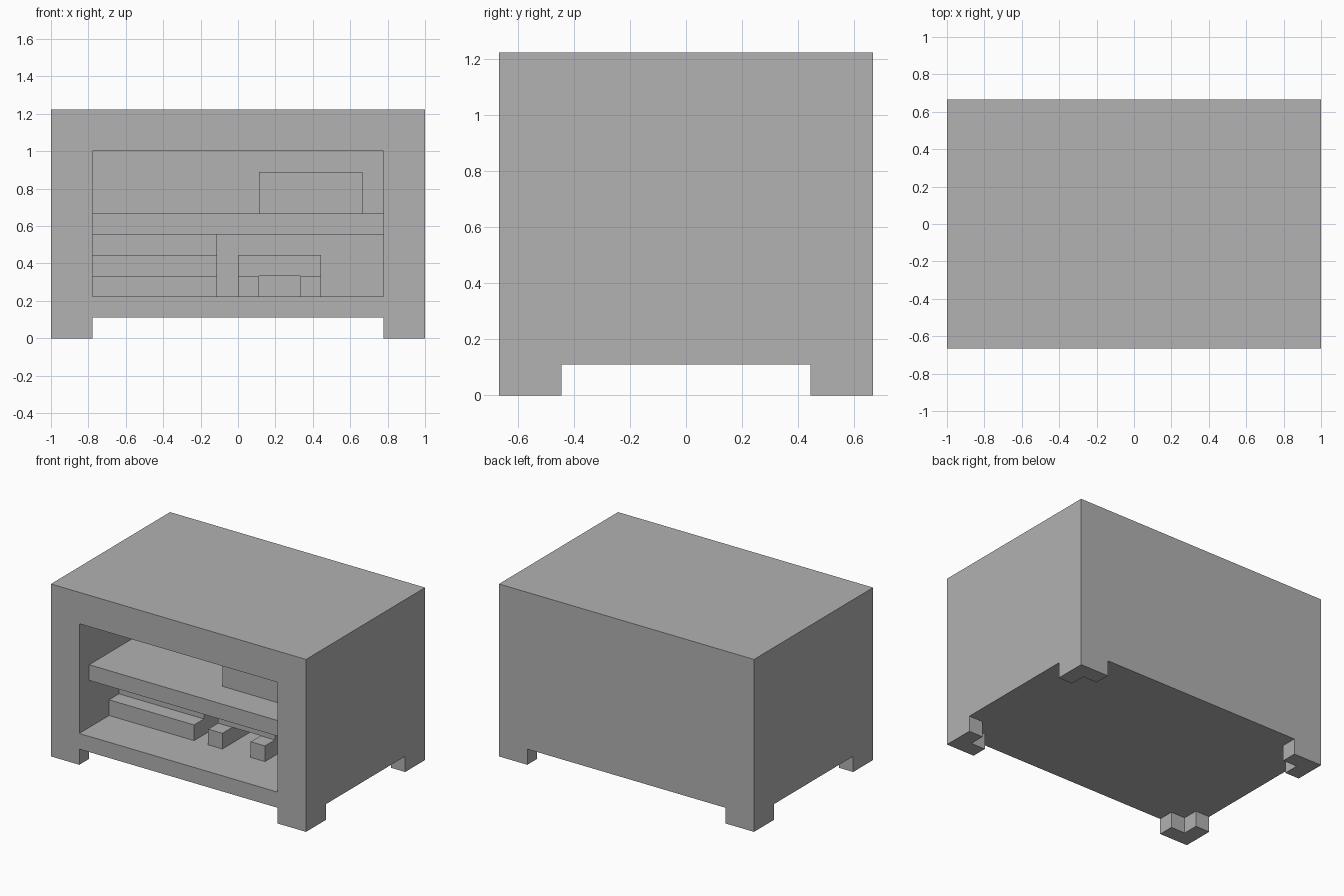
import bpy

cube = bpy.data.objects.get("Cube")
if cube:
    bpy.data.objects.remove(cube, do_unlink=True)

U = 1 / 9  # one grid step: the cabinet is 18 x 12 x 11 steps

grey = bpy.data.materials.new("plain_grey")
grey.use_nodes = True
grey.diffuse_color = (0.445, 0.445, 0.445, 1)
grey.node_tree.nodes["Principled BSDF"].inputs["Base Color"].default_value = grey.diffuse_color


def box(name, x, y, z):
    """Box between pairs of limits, given in grid steps."""
    bpy.ops.mesh.primitive_cube_add(size=1)
    ob = bpy.context.object
    ob.name = name
    spans = (x, y, z)
    for v in ob.data.vertices:
        v.co = [(s[0] if c < 0 else s[1]) * U for c, s in zip(v.co, spans)]
    ob.data.materials.append(grey)
    return ob


def carve(target, *limits):
    """Cut a box out of the target and discard the cutter."""
    cutter = box("cutter", *limits)
    cutter.hide_render = True
    mod = target.modifiers.new("cut", 'BOOLEAN')
    mod.operation = 'DIFFERENCE'
    mod.solver = 'EXACT'
    mod.object = cutter
    bpy.context.view_layer.objects.active = target
    bpy.ops.object.modifier_apply(modifier=mod.name)
    bpy.data.objects.remove(cutter, do_unlink=True)


BACK = 5  # inner face of the back wall

# Cabinet: open front, and a hollowed base leaving four L-shaped feet
cabinet = box("cabinet", (-9, 9), (-6, 6), (0, 11))
carve(cabinet, (-7, 7), (-7, BACK), (2, 9))
carve(cabinet, (-7, 7), (-7, 7), (-1, 1))
carve(cabinet, (-10, 10), (-4, 4), (-1, 1))
carve(cabinet, (-8, 8), (-5, 5), (-1, 1))

# Shelf, set back from the front, with a box on it
box("shelf", (-7, 7), (-5, BACK), (5, 6))
box("shelf_box", (1, 6), (-3, BACK), (6, 8))

# Steps rising towards the back on the right
for i in range(3):
    box(f"step_{i + 1}", (-7, -1), (i - 3, BACK), (i + 2, i + 3))

# Low bench: two side blocks carrying a set-back top
for side, x in (("right", 0), ("left", 3)):
    box(f"bench_{side}_block", (x, x + 1), (-3, BACK), (2, 3))
box("bench_top", (0, 4), (-2, BACK), (3, 4))
